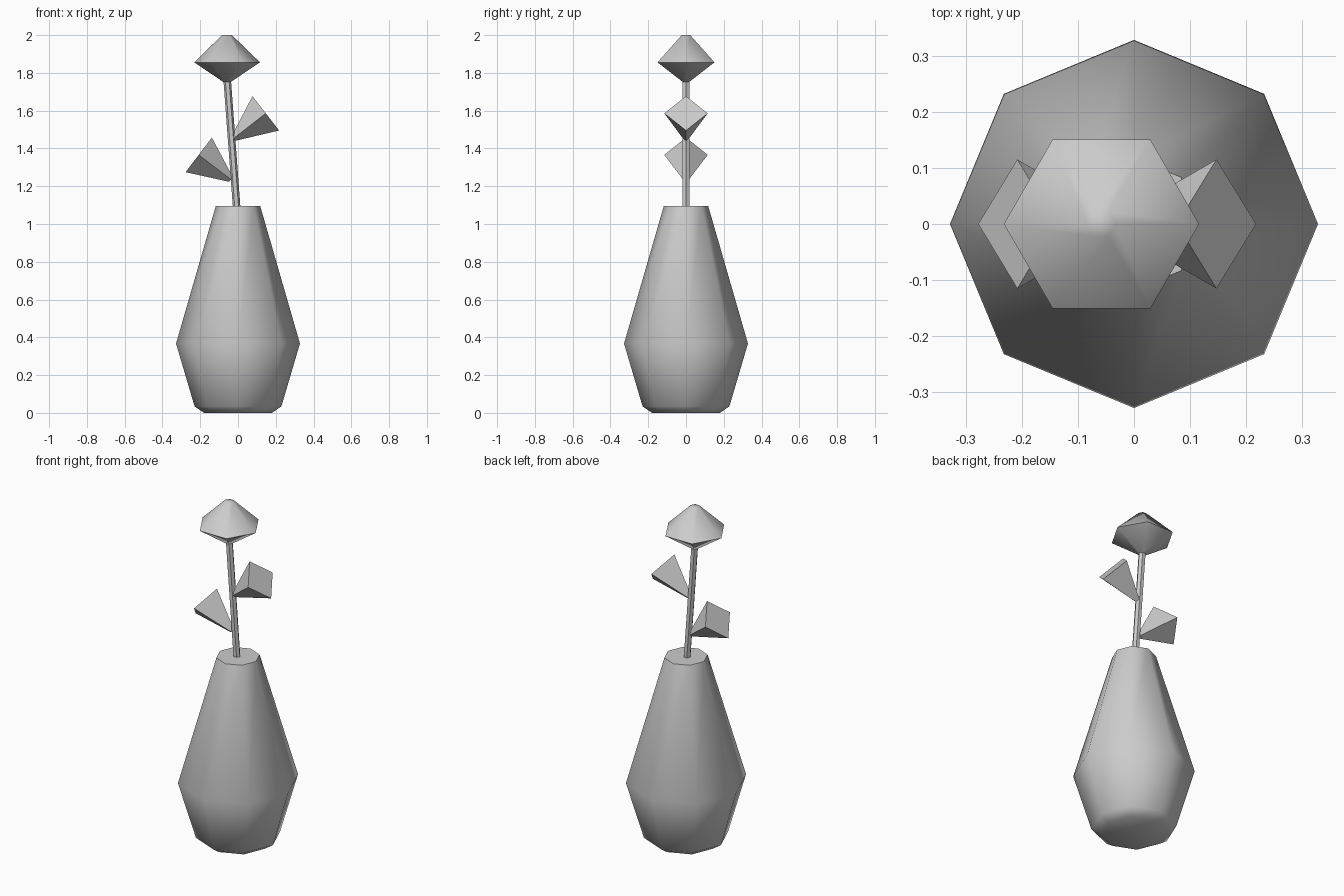
import bpy
import bmesh
from math import cos, sin, pi, radians
from mathutils import Vector

cube = bpy.data.objects.get("Cube")
if cube:
    bpy.data.objects.remove(cube, do_unlink=True)

# One plain grey for everything
grey = bpy.data.materials.new("light_grey")
grey.use_nodes = True
colour = (0.6, 0.6, 0.6, 1)
grey.diffuse_color = colour
grey.node_tree.nodes["Principled BSDF"].inputs["Base Color"].default_value = colour


def finish(obj):
    obj.data.materials.append(grey)
    bpy.ops.object.select_all(action="DESELECT")
    obj.select_set(True)
    bpy.context.view_layer.objects.active = obj
    bpy.ops.object.shade_smooth_by_angle(angle=radians(50))
    return obj


def turned(name, sides, profile):
    """Capped stack of polygon rings; profile rows are (centre x, radius, z)."""
    bm = bmesh.new()
    rings = []
    for cx, r, z in profile:
        angles = [2 * pi * i / sides for i in range(sides)]
        rings.append([bm.verts.new((cx + r * cos(a), r * sin(a), z)) for a in angles])
    for low, high in zip(rings, rings[1:]):
        for i in range(sides):
            j = (i + 1) % sides
            bm.faces.new((low[i], low[j], high[j], high[i]))
    bm.faces.new(rings[0][::-1])
    bm.faces.new(rings[-1])
    mesh = bpy.data.meshes.new(name)
    bm.to_mesh(mesh)
    bm.free()
    obj = bpy.data.objects.new(name, mesh)
    bpy.context.collection.objects.link(obj)
    return finish(obj)


def leaf(name, root, tip):
    """Four-sided leaf that widens from the stem to a flat diamond end."""
    root, tip = Vector(root), Vector(tip)
    axis = tip - root
    bpy.ops.mesh.primitive_cone_add(vertices=4, radius1=0.016, radius2=0.115,
                                    depth=axis.length, location=(root + tip) / 2)
    obj = bpy.context.object
    obj.name = name
    # Tilt about y only, so two corners stay in the plane of the stem
    obj.rotation_euler.y = Vector((0, 0, 1)).rotation_difference(axis).to_euler().y
    return finish(obj)


# Vase with a chamfered foot, wide belly and narrow closed neck
turned("vase", 8, [(0, 0.18, 0), (0, 0.23, 0.035), (0, 0.328, 0.367), (0, 0.118, 1.094)])

# Leaning stem, sunk into vase and flower
turned("stem", 6, [(-0.005, 0.02, 1.06), (-0.06, 0.02, 1.8)])

# Flower head
turned("flower", 6, [(-0.058, 0.02, 1.752), (-0.058, 0.174, 1.856), (-0.058, 0.026, 2)])

# Leaves on opposite sides of the stem
leaf("left_leaf", (-0.024, 0, 1.453), (0.147, 0, 1.586))
leaf("right_leaf", (-0.037, 0, 1.236), (-0.208, 0, 1.366))
